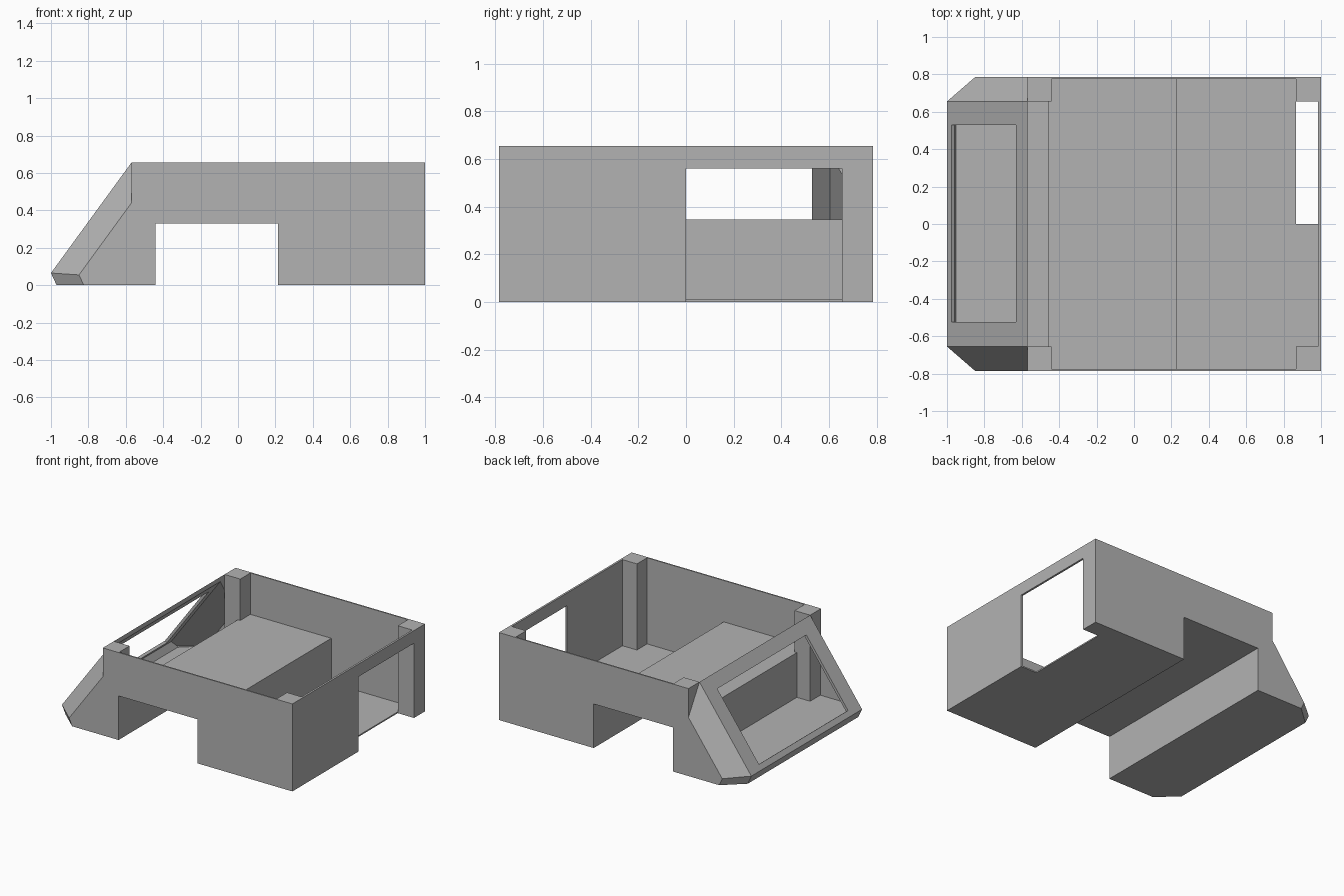
import bpy, bmesh
from mathutils import Vector, Euler
from math import atan2

cube = bpy.data.objects.get("Cube")
if cube:
    bpy.data.objects.remove(cube, do_unlink=True)

grey = bpy.data.materials.new("plain grey")
grey.use_nodes = True
grey.diffuse_color = (0.45, 0.45, 0.45, 1)
grey.node_tree.nodes["Principled BSDF"].inputs["Base Color"].default_value = (0.45, 0.45, 0.45, 1)

W, H = 0.785, 0.655            # half width, height
POST = 0.655                   # inner side of the corner posts
NOSE = -0.57                   # where the nose meets the body


def finish(name, bm):
    bmesh.ops.recalc_face_normals(bm, faces=bm.faces)
    mesh = bpy.data.meshes.new(name)
    bm.to_mesh(mesh)
    bm.free()
    mesh.materials.append(grey)
    ob = bpy.data.objects.new(name, mesh)
    bpy.context.collection.objects.link(ob)
    return ob


def block_mesh(lo, hi):
    bm = bmesh.new()
    bmesh.ops.create_cube(bm, size=1)
    lo, hi = Vector(lo), Vector(hi)
    for v in bm.verts:
        v.co = (lo + hi) / 2 + v.co * (hi - lo)
    return bm


def block(name, lo, hi):
    return finish(name, block_mesh(lo, hi))


def prism(name, outline, y0, y1):
    """Extrude an x-z outline along y."""
    bm = bmesh.new()
    face = bm.faces.new([bm.verts.new((x, y0, z)) for x, z in outline])
    ext = bmesh.ops.extrude_face_region(bm, geom=[face])["geom"]
    bmesh.ops.translate(bm, vec=(0, y1 - y0, 0),
                        verts=[g for g in ext if isinstance(g, bmesh.types.BMVert)])
    return finish(name, bm)


def slice_off(bm, pts, inset):
    """Cut away everything outside the plane through three points."""
    a, b, c = map(Vector, pts)
    n = (b - a).cross(c - a).normalized()
    if n.dot(Vector((-0.6, 0, 0.2)) - a) > 0:
        n = -n
    cut = bmesh.ops.bisect_plane(bm, geom=bm.verts[:] + bm.edges[:] + bm.faces[:], dist=1e-6,
                                 plane_co=a - n * inset, plane_no=n, clear_outer=True)
    edges = [g for g in cut["geom_cut"] if isinstance(g, bmesh.types.BMEdge)]
    if edges:
        bmesh.ops.contextual_create(bm, geom=edges)


def nose_solid(name, lo, hi, slope_t, corner_t, lip_t):
    bm = block_mesh(lo, hi)
    slice_off(bm, [(-1, 0, 0.065), (NOSE, 0, H), (-1, 1, 0.065)], slope_t)
    slice_off(bm, [(-1, 0, 0.065), (-0.97, 0, 0), (-1, 1, 0.065)], lip_t)
    for s in (-1, 1):
        tip, side = (-1, s * POST, 0.065), (-0.85, s * W, 0.055)
        slice_off(bm, [tip, side, (NOSE, s * POST, H)], corner_t)
        slice_off(bm, [tip, side, (-0.97, s * POST, 0)], lip_t)
    return finish(name, bm)


def subtract(ob, cutter):
    mod = ob.modifiers.new("cut", "BOOLEAN")
    mod.operation = "DIFFERENCE"
    mod.solver = "EXACT"
    mod.object = cutter
    cutter.hide_render = True
    bpy.context.view_layer.objects.active = ob
    bpy.ops.object.modifier_apply(modifier=mod.name)
    bpy.data.objects.remove(cutter, do_unlink=True)


# Hollow sloping nose with bevelled corners
nose = nose_solid("nose_shell", (-1.1, -W, 0), (NOSE, W, H), 0, 0, 0)
subtract(nose, nose_solid("nose_cavity", (-1.1, -W + 0.01, 0.01), (-0.5, W - 0.01, 0.9),
                          0.02, 0.05, 0.02))

# Front window opening, square to the slope
window = block("window_cutter", (-0.293, -0.527, -0.05), (0.293, 0.527, 0.05))
window.location = (-0.8025, 0.0025, 0.336)
window.rotation_euler = Euler((0, -atan2(H - 0.065, NOSE + 1), 0))
bpy.context.view_layer.update()
subtract(nose, window)

# Side walls with the wheel arch cut out
arch = [(-0.44, 0), (-0.44, 0.33), (0.215, 0.33), (0.215, 0)]
wall = [(NOSE, 0)] + arch + [(1, 0), (1, H), (NOSE, H)]
for side, y in (("right", -W), ("left", W - 0.01)):
    prism(side + "_wall", wall, y, y + 0.01)

# Floor folded over the raised wheel well
floor = [(NOSE, 0)] + arch + [(0.865, 0), (0.865, 0.01), (0.23, 0.01), (0.23, 0.345),
                              (-0.46, 0.345), (-0.46, 0.01), (NOSE, 0.01)]
prism("floor", floor, -W + 0.01, W - 0.01)
block("floor_end", (0.865, -POST, 0), (0.985, 0, 0.01))

# End wall with the doorway
block("end_wall", (0.985, -POST, 0), (1, 0, H))
block("door_lintel", (0.985, 0, 0.56), (1, POST, H))

# Corner posts
for side, s in (("right", -1), ("left", 1)):
    y0, y1 = sorted((s * POST, s * (W - 0.01)))
    block(side + "_nose_post", (NOSE, y0, 0), (-0.44, y1, H))
    block(side + "_end_post", (0.865, y0, 0), (1, y1, H))
